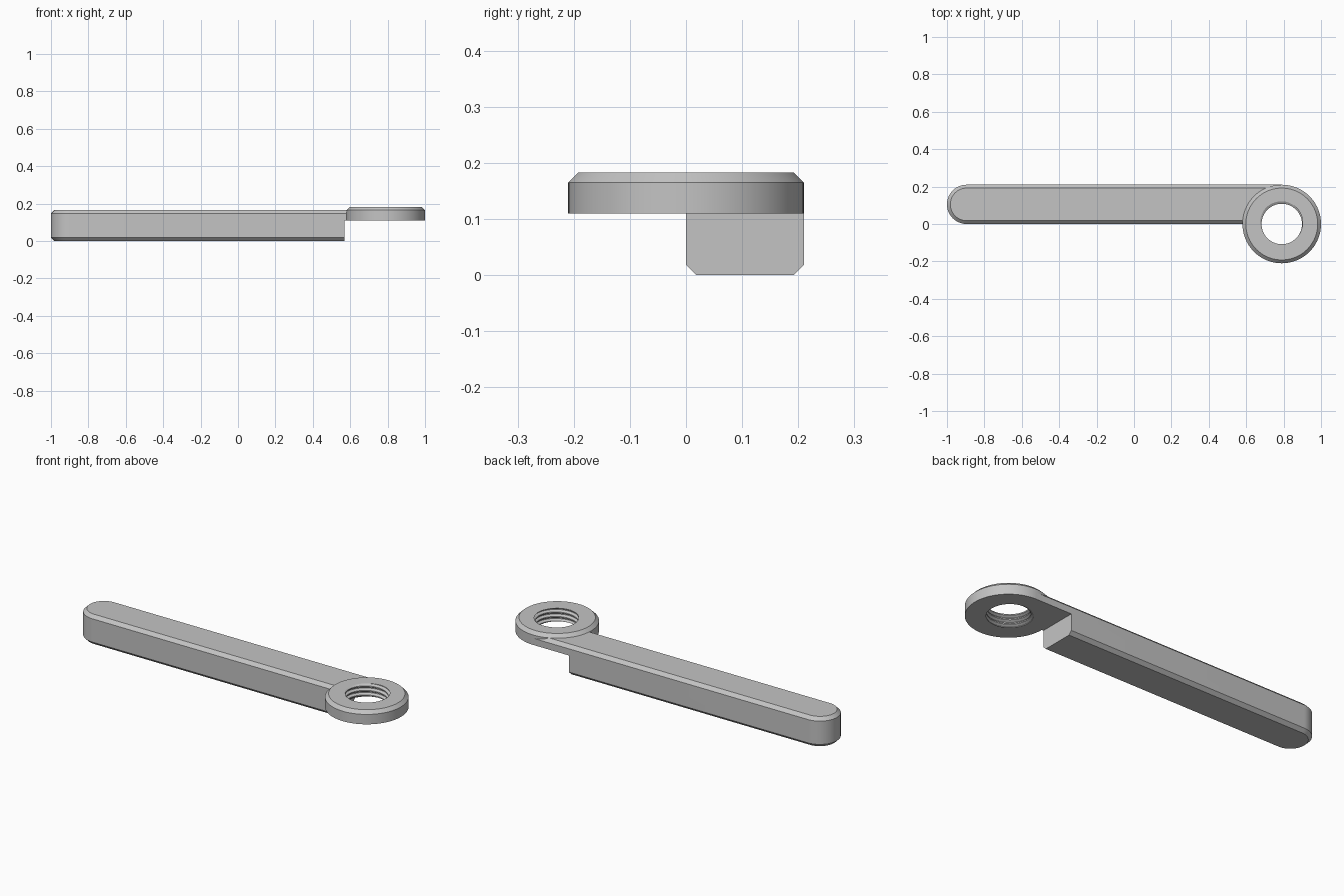
import bpy, bmesh, math

if "Cube" in bpy.data.objects:
    bpy.data.objects.remove(bpy.data.objects["Cube"])

CX, R, Z0, Z1, CH = 0.79, 0.21, 0.11, 0.183, 0.018   # ring centre, radius, heights, chamfer
BAR_W, BAR_H, BAR_END = 0.21, 0.165, 0.57
SEG = 96

steel = bpy.data.materials.new("steel_grey")
steel.diffuse_color = (0.55, 0.55, 0.55, 1)
steel.use_nodes = True
steel.node_tree.nodes["Principled BSDF"].inputs["Base Color"].default_value = steel.diffuse_color


def make(name, bm):
    bmesh.ops.remove_doubles(bm, verts=bm.verts, dist=1e-5)
    bmesh.ops.recalc_face_normals(bm, faces=bm.faces)
    me = bpy.data.meshes.new(name)
    bm.to_mesh(me)
    bm.free()
    me.materials.append(steel)
    ob = bpy.data.objects.new(name, me)
    bpy.context.collection.objects.link(ob)
    return ob


def loft(name, loops):
    """Solid through a stack of matching closed outlines."""
    bm = bmesh.new()
    rows = [[bm.verts.new(p) for p in loop] for loop in loops]
    for a, b in zip(rows, rows[1:]):
        for i in range(len(a)):
            j = (i + 1) % len(a)
            bm.faces.new((a[i], a[j], b[j], b[i]))
    bm.faces.new(rows[0])
    bm.faces.new(rows[-1])
    return make(name, bm)


def bar_outline(inset, z):
    r, c = BAR_W / 2 - inset, BAR_W / 2
    pts = [(CX, inset, z), (CX, BAR_W - inset, z)]
    for i in range(33):
        a = math.pi / 2 + math.pi * i / 32
        pts.append((-1 + c + r * math.cos(a), c + r * math.sin(a), z))
    return pts


def circle(r, z):
    return [(CX + r * math.cos(2 * math.pi * i / SEG),
             r * math.sin(2 * math.pi * i / SEG), z) for i in range(SEG)]


def box(x0, x1, y0, y1, z):
    return [(x0, y0, z), (x1, y0, z), (x1, y1, z), (x0, y1, z)]


# Chamfered bar with one rounded end
bar = loft("handle_bar", [bar_outline(CH, 0), bar_outline(0, CH),
                          bar_outline(0, BAR_H - CH), bar_outline(CH, BAR_H)])

# Cut away the bar under the ring, and the seat the ring fills
step = loft("step_cutter", [box(BAR_END, 1.2, -0.3, 0.4, z) for z in (-0.1, Z0)])
seat = loft("seat_cutter", [circle(R - 0.004, z) for z in (0.05, 0.3)])
for cutter in (step, seat):
    mod = bar.modifiers.new(cutter.name, 'BOOLEAN')
    mod.operation, mod.solver, mod.object = 'DIFFERENCE', 'EXACT', cutter
    bpy.context.view_layer.objects.active = bar
    bpy.ops.object.modifier_apply(modifier=mod.name)
    bpy.data.objects.remove(cutter)

# Threaded ring: each column is a closed section, the bore follows a helix
PITCH = 0.025
THREAD = [(0, 0.108), (0.25, 0.108), (0.55, 0.121), (0.7, 0.121), (1, 0.108)]


def bore_radius(t):
    t %= 1
    for (a, ra), (b, rb) in zip(THREAD, THREAD[1:]):
        if t <= b:
            return ra + (rb - ra) * (t - a) / (b - a)


bm = bmesh.new()
columns = []
for i in range(SEG + 1):
    turn = i / SEG
    section = []
    for n in range(-1, 4):
        for t, _ in THREAD[:-1]:
            z = min(max(Z0 + (n + t + turn) * PITCH, Z0), Z1)
            section.append((bore_radius((z - Z0) / PITCH - turn), z))
    section += [(R - CH, Z1), (R, Z1 - CH), (R, Z0)]
    a = 2 * math.pi * turn
    columns.append([bm.verts.new((CX + r * math.cos(a), r * math.sin(a), z))
                    for r, z in section])
for a, b in zip(columns, columns[1:]):
    for i in range(len(a)):
        j = (i + 1) % len(a)
        bm.faces.new((a[i], b[i], b[j], a[j]))
ring = make("threaded_ring", bm)

# Smooth the curved sides, keep chamfers crisp
bpy.ops.object.select_all(action='DESELECT')
for ob in (bar, ring):
    ob.select_set(True)
bpy.context.view_layer.objects.active = bar
bpy.ops.object.shade_smooth_by_angle(angle=math.radians(25))
